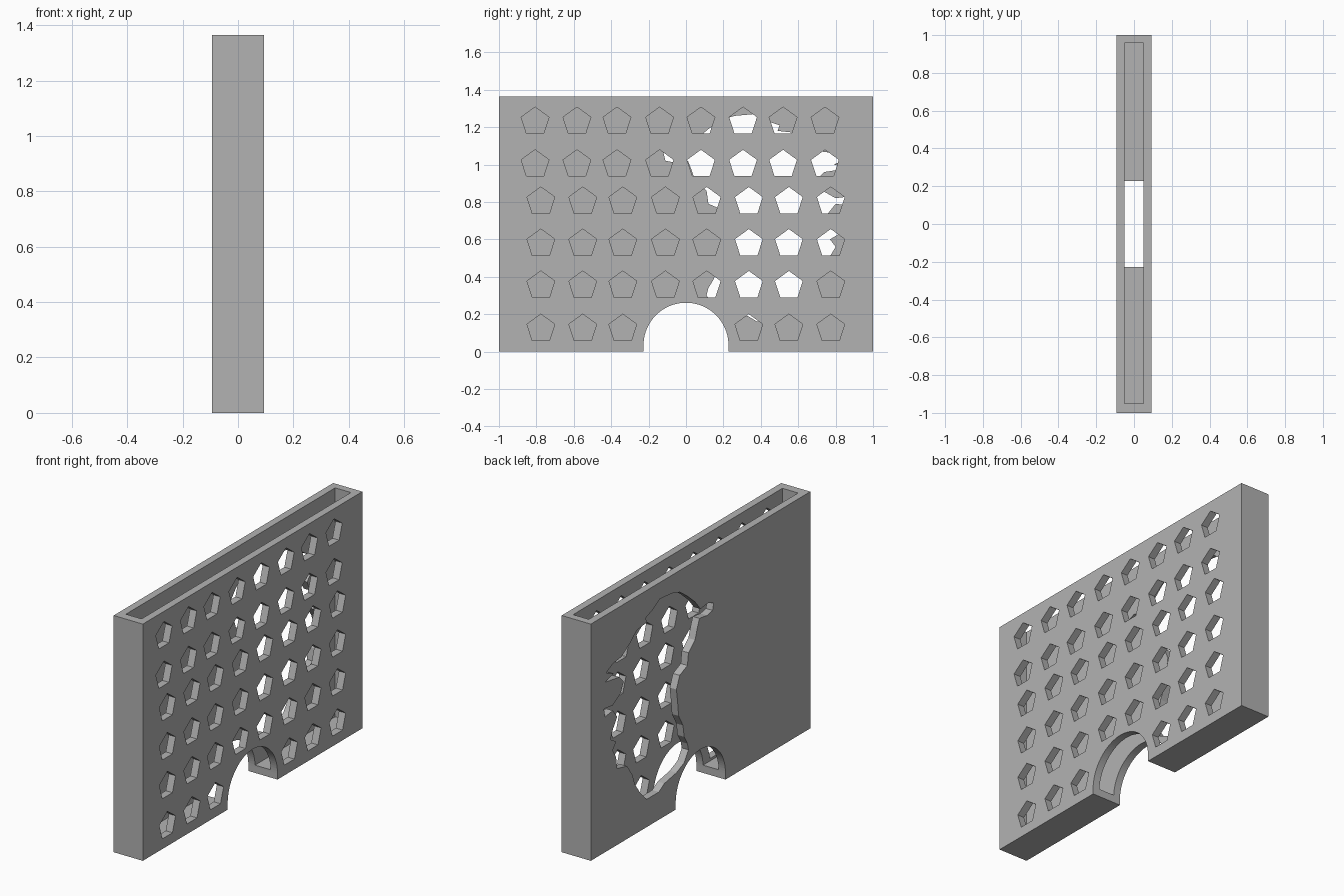
import bpy
import bmesh
import math

default_cube = bpy.data.objects.get("Cube")
if default_cube:
    bpy.data.objects.remove(default_cube, do_unlink=True)

HALF_THICK, HEIGHT, CAVITY, FLOOR = 0.093, 1.365, 0.05, 0.045

grey = bpy.data.materials.new("plain_grey")
grey.use_nodes = True
grey.diffuse_color = (0.448, 0.448, 0.448, 1)
grey.node_tree.nodes["Principled BSDF"].inputs["Base Color"].default_value = grey.diffuse_color


def prisms(name, outlines, x_start, x_end):
    """Extrude closed (y, z) outlines along x into one object."""
    bm = bmesh.new()
    for outline in outlines:
        face = bm.faces.new([bm.verts.new((x_start, y, z)) for y, z in outline])
        result = bmesh.ops.extrude_face_region(bm, geom=[face])
        moved = [v for v in result["geom"] if isinstance(v, bmesh.types.BMVert)]
        bmesh.ops.translate(bm, verts=moved, vec=(x_end - x_start, 0, 0))
    bmesh.ops.recalc_face_normals(bm, faces=bm.faces[:])
    mesh = bpy.data.meshes.new(name)
    bm.to_mesh(mesh)
    bm.free()
    mesh.materials.append(grey)
    obj = bpy.data.objects.new(name, mesh)
    bpy.context.scene.collection.objects.link(obj)
    return obj


def rectangle(y_min, y_max, z_min, z_max):
    return [(y_min, z_min), (y_max, z_min), (y_max, z_max), (y_min, z_max)]


def pentagon(y, z, radius=0.078):
    angles = [math.pi / 2 + i * math.tau / 5 for i in range(5)]
    return [(y + radius * math.cos(a), z + radius * math.sin(a)) for a in angles]


def carve(target, cutter):
    """Subtract a cutter from the target, then discard the cutter."""
    cutter.hide_render = True
    modifier = target.modifiers.new("carve", "BOOLEAN")
    modifier.operation = "DIFFERENCE"
    modifier.solver = "EXACT"
    modifier.object = cutter
    with bpy.context.temp_override(object=target, active_object=target):
        bpy.ops.object.modifier_apply(modifier=modifier.name)
    bpy.data.objects.remove(cutter, do_unlink=True)


# Upright slab with a slot open at the top
panel = prisms("hollow_wall_panel", [rectangle(-1, 1, 0, HEIGHT)], -HALF_THICK, HALF_THICK)
carve(panel, prisms("slot_cutter", [rectangle(-0.95, 0.957, FLOOR, HEIGHT + 1)], -CAVITY, CAVITY))

# Arched doorway through both walls
radius, spring, steps = 0.227, 0.034, 48
arch = [(radius, -1), *[(radius * math.cos(math.pi * i / steps),
                         spring + radius * math.sin(math.pi * i / steps))
                        for i in range(steps + 1)], (-radius, -1)]
carve(panel, prisms("arch_cutter", [arch], -1, 1))

# Grid of pentagon windows in one wall, lower rows shifted sideways
columns = [-0.807, -0.583, -0.369, -0.141, 0.08, 0.305, 0.519, 0.743]
rows = [1.229, 1.001, 0.802, 0.577, 0.353, 0.122]
windows = []
for z in rows:
    shift = 0.0 if z > 0.9 else 0.031
    for y in columns:
        beside_arch = z > 0.2 or abs(y + shift) > 0.25
        if beside_arch:
            windows.append(pentagon(y + shift, z))
carve(panel, prisms("window_cutter", windows, 0, 1))

# Large ragged break in the opposite wall, in hundredths of a unit
break_outline = [
    (26, 126), (37, 127), (44, 123), (50, 121), (49, 118), (58, 117), (64, 112),
    (72, 107), (80, 106), (86, 103), (79, 100), (87, 98), (74, 96), (70, 92),
    (73, 86), (80, 82), (88, 83), (87, 78), (80, 79), (76, 74), (80, 68),
    (82, 63), (77, 60), (80, 56), (77, 51), (76, 44), (67, 42), (62, 35),
    (60, 29), (55, 22), (49, 16), (38, 16), (33, 19), (22, 21), (15, 24),
    (11, 30), (12, 34), (15, 39), (16, 46), (20, 53), (21, 62), (22, 69),
    (19, 76), (12, 79), (11, 86), (5, 91), (3, 97), (1, 102), (-6, 101),
    (-11, 102), (-12, 106), (-6, 108), (0, 107), (5, 113), (12, 119), (19, 124)]
ragged = [(y / 100, z / 100) for y, z in break_outline]
carve(panel, prisms("break_cutter", [ragged], -1, 0))
